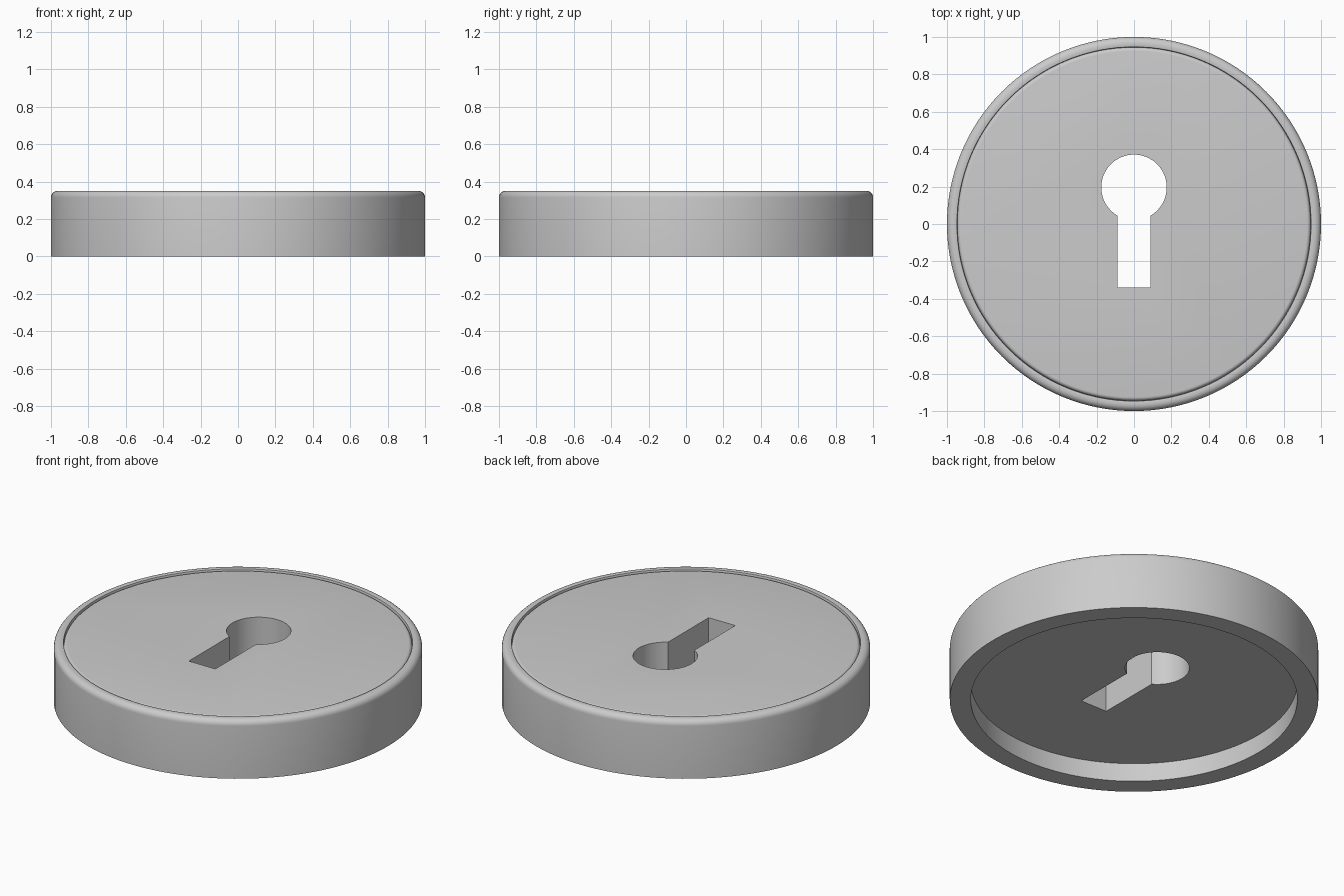
import bpy, bmesh
from math import cos, sin, pi, asin, sqrt, radians

if "Cube" in bpy.data.objects:
    bpy.data.objects.remove(bpy.data.objects["Cube"])

SEG = 128


def make_object(name, bm):
    bmesh.ops.recalc_face_normals(bm, faces=bm.faces)
    mesh = bpy.data.meshes.new(name)
    bm.to_mesh(mesh)
    bm.free()
    obj = bpy.data.objects.new(name, mesh)
    bpy.context.collection.objects.link(obj)
    return obj


def fillet(cr, cz, rad, a0, a1, steps=5):
    """Arc points (radius, height) between two angles in degrees."""
    return [(cr + rad * cos(radians(a0 + (a1 - a0) * i / steps)),
             cz + rad * sin(radians(a0 + (a1 - a0) * i / steps)))
            for i in range(steps + 1)]


def lathe(name, profile):
    """Revolve a profile around z and cap both ends with flat faces."""
    bm = bmesh.new()
    rings = [[bm.verts.new((r * cos(2 * pi * i / SEG), r * sin(2 * pi * i / SEG), z))
              for i in range(SEG)] for r, z in profile]
    for a, b in zip(rings, rings[1:]):
        for i in range(SEG):
            j = (i + 1) % SEG
            bm.faces.new((a[i], a[j], b[j], b[i]))
    bm.faces.new(rings[0])
    bm.faces.new(rings[-1])
    return make_object(name, bm)


def prism(name, outline, z0, z1):
    bm = bmesh.new()
    face = bm.faces.new([bm.verts.new((x, y, z0)) for x, y in outline])
    up = bmesh.ops.extrude_face_region(bm, geom=[face])["geom"]
    for v in up:
        if isinstance(v, bmesh.types.BMVert):
            v.co.z = z1
    return make_object(name, bm)


# Cover disc: raised plate with rounded edge, fine groove, rounded rim, hollow back
profile = fillet(0.925, 0.325, 0.02, 90, 0)
profile += [(0.946, 0.347)]
profile += fillet(0.949, 0.347, 0.003, 180, 90, 2)[1:]
profile += fillet(0.965, 0.315, 0.035, 90, 0, 6)
profile += [(1.0, 0.0), (0.886, 0.0), (0.886, 0.11)]
cover = lathe("keyhole_cover", profile)

# Keyhole cutter: round head running into a straight slot
R, CY, HW = 0.175, 0.196, 0.088
a = asin(HW / R)
start, sweep = -pi / 2 + a, 2 * pi - 2 * a
outline = [(R * cos(start + sweep * i / 56), CY + R * sin(start + sweep * i / 56))
           for i in range(57)]
outline += [(-HW, -0.34), (HW, -0.34)]
cutter = prism("keyhole_cutter", outline, -0.2, 0.6)
cutter.hide_render = True

# Cut the keyhole, then remove the cutter
mod = cover.modifiers.new("keyhole", "BOOLEAN")
mod.operation = "DIFFERENCE"
mod.solver = "EXACT"
mod.object = cutter
bpy.ops.object.select_all(action="DESELECT")
bpy.context.view_layer.objects.active = cover
cover.select_set(True)
bpy.ops.object.modifier_apply(modifier=mod.name)
bpy.data.objects.remove(cutter, do_unlink=True)

bpy.ops.object.shade_smooth_by_angle(angle=radians(30))
